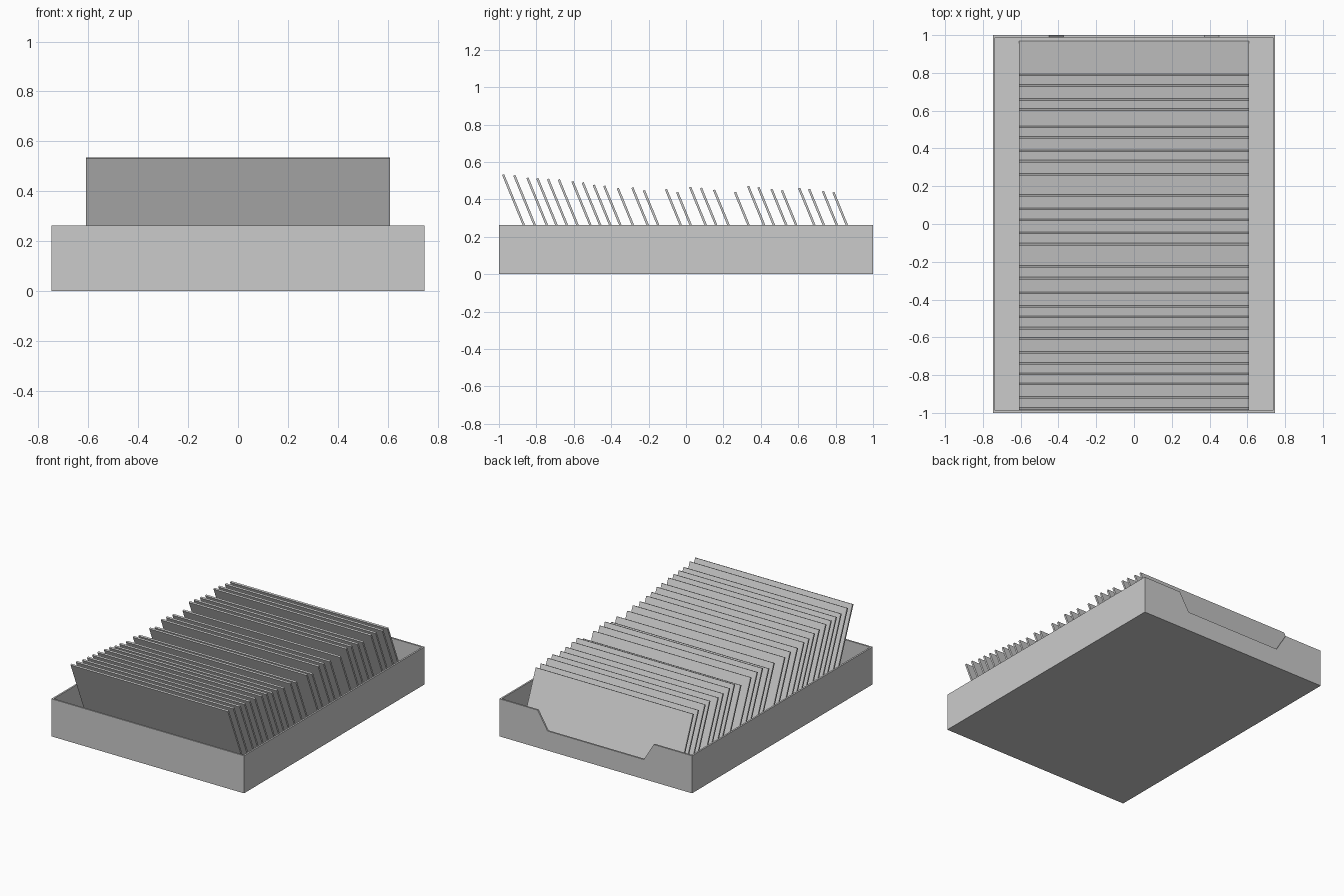
import bpy, bmesh, math
from mathutils import Matrix

if "Cube" in bpy.data.objects:
    bpy.data.objects.remove(bpy.data.objects["Cube"])

W, D, H, T = 0.747, 1.0, 0.263, 0.012      # tray half width, half depth, height, wall
TILT = math.atan(0.41)                     # lean of the cards toward the front


def finish(name, bm):
    bmesh.ops.recalc_face_normals(bm, faces=bm.faces)
    me = bpy.data.meshes.new(name)
    bm.to_mesh(me)
    bm.free()
    ob = bpy.data.objects.new(name, me)
    bpy.context.collection.objects.link(ob)
    return ob


# Open tray: single shell with a finger notch in the back wall, then thickened
bm = bmesh.new()
low = [bm.verts.new((sx * W, sy * D, 0)) for sx, sy in ((-1, -1), (1, -1), (1, 1), (-1, 1))]
top = [bm.verts.new((v.co.x, v.co.y, H)) for v in low]
notch = [bm.verts.new((x, D, z)) for x, z in ((-.45, H), (-.373, .137), (.373, .137), (.45, H))]
bm.faces.new(low[::-1])
for i in (0, 1, 3):
    j = (i + 1) % 4
    bm.faces.new((low[i], low[j], top[j], top[i]))
bm.faces.new([low[2], low[3], top[3]] + notch + [top[2]])
bm.normal_update()
me = bpy.data.meshes.new("tray")
bm.to_mesh(me)
bm.free()
tray = bpy.data.objects.new("tray", me)
bpy.context.collection.objects.link(tray)
mod = tray.modifiers.new("walls", 'SOLIDIFY')
mod.thickness = T
mod.offset = -1
mod.use_even_offset = True

# Leaning cards: (y, z) of each top edge, all the same size
tops = [(-.978, .533), (-.918, .529), (-.848, .516), (-.795, .513), (-.738, .509),
        (-.68, .506), (-.607, .496), (-.552, .49), (-.493, .477), (-.437, .472),
        (-.365, .46), (-.287, .463), (-.225, .448), (-.107, .454), (-.047, .438),
        (.022, .466), (.08, .461), (.15, .451), (.262, .439), (.332, .471),
        (.387, .465), (.457, .455), (.513, .448), (.605, .46), (.658, .455),
        (.732, .444), (.788, .438)]
LENGTH, THICK = 0.46, 0.012
for n, (y, z) in enumerate(tops):
    bm = bmesh.new()
    bmesh.ops.create_cube(bm, size=1, matrix=(
        Matrix.Translation((0, y, z)) @ Matrix.Rotation(TILT, 4, 'X')
        @ Matrix.Translation((0, 0, -LENGTH / 2)) @ Matrix.Diagonal((1.22, THICK, LENGTH, 1))))
    finish(f"card_{n + 1:02d}", bm)
